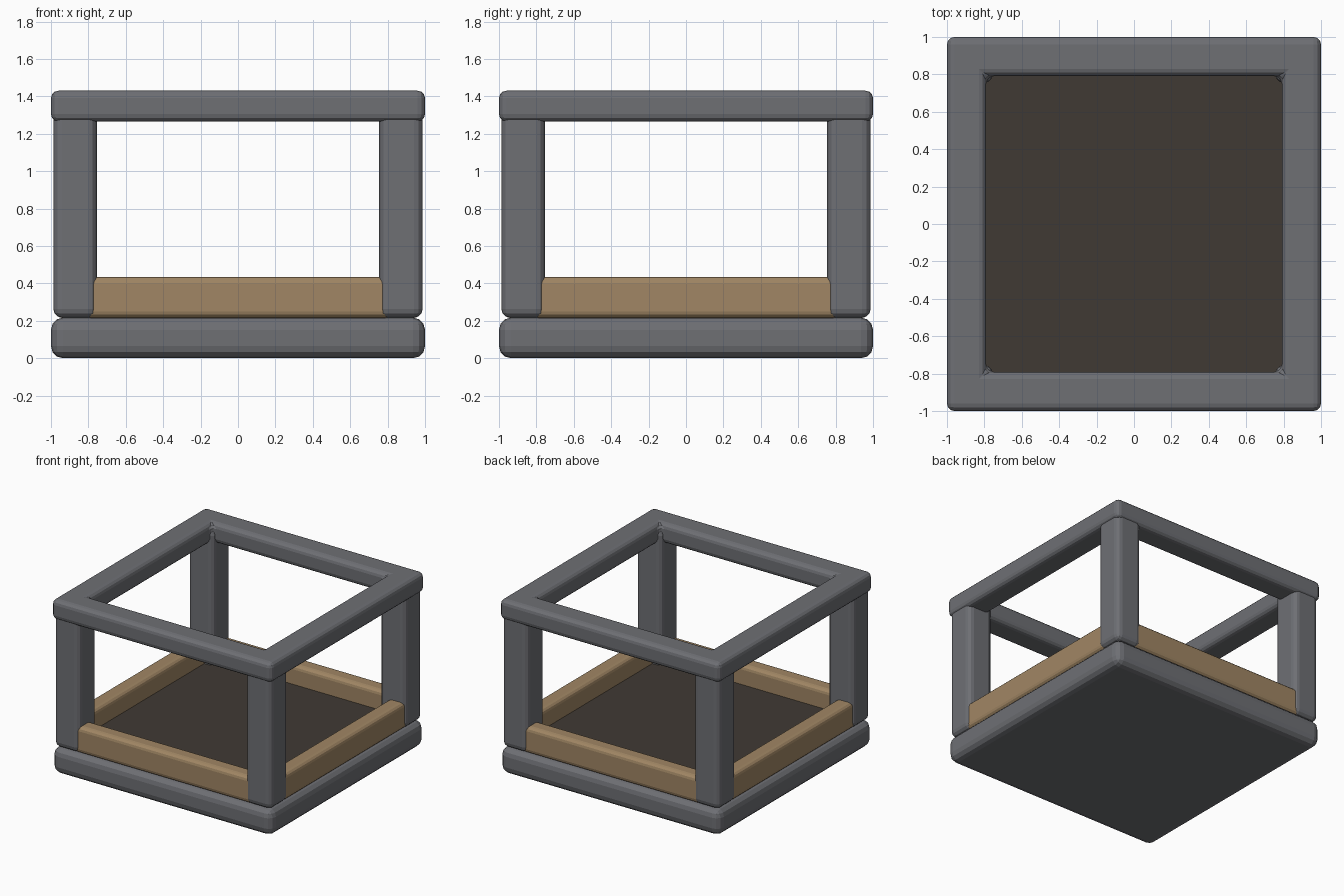
import bpy
import bmesh

default = bpy.data.objects.get("Cube")
if default:
    bpy.data.objects.remove(default, do_unlink=True)


def material(name, color):
    m = bpy.data.materials.new(name)
    m.use_nodes = True
    m.diffuse_color = (*color, 1)
    m.node_tree.nodes["Principled BSDF"].inputs["Base Color"].default_value = (*color, 1)
    return m


GREY = material("slate grey", (0.156, 0.16, 0.175))
WOOD = material("tan wood", (0.355, 0.24, 0.128))
SOIL = material("dark soil", (0.051, 0.042, 0.034))


def finish(name, bm, mat, bevel):
    bmesh.ops.recalc_face_normals(bm, faces=bm.faces)
    mesh = bpy.data.meshes.new(name)
    bm.to_mesh(mesh)
    bm.free()
    mesh.materials.append(mat)
    obj = bpy.data.objects.new(name, mesh)
    bpy.context.collection.objects.link(obj)
    if bevel:
        mod = obj.modifiers.new("rounded edges", "BEVEL")
        mod.width = bevel
        mod.segments = 3
        mod.limit_method = "ANGLE"
    return obj


def box(name, low, high, mat, bevel=0.0):
    bm = bmesh.new()
    bmesh.ops.create_cube(bm, size=1)
    for v in bm.verts:
        v.co = [(a + b) / 2 + c * (b - a) for a, b, c in zip(low, high, v.co)]
    return finish(name, bm, mat, bevel)


def square_ring(name, inner, outer, bottom, top, mat, bevel):
    bm = bmesh.new()
    corners = [(-1, -1), (1, -1), (1, 1), (-1, 1)]
    profile = [(inner, bottom), (outer, bottom), (outer, top), (inner, top)]
    loops = [[bm.verts.new((x * r, y * r, z)) for x, y in corners] for r, z in profile]
    for i, loop in enumerate(loops):
        following = loops[(i + 1) % 4]
        for j in range(4):
            k = (j + 1) % 4
            bm.faces.new((loop[j], loop[k], following[k], following[j]))
    return finish(name, bm, mat, bevel)


# Base slab and soil bed
box("base", (-1, -1, 0), (1, 1, 0.217), GREY, 0.065)
box("soil", (-0.85, -0.85, 0.21), (0.85, 0.85, 0.275), SOIL)

# Corner posts, set into the top frame
for side, sx in (("left", 1), ("right", -1)):
    for end, sy in (("front", -1), ("back", 1)):
        xs = sorted((0.755 * sx, 0.987 * sx))
        ys = sorted((0.755 * sy, 0.987 * sy))
        box(f"{end}_{side}_post", (xs[0], ys[0], 0.217), (xs[1], ys[1], 1.38), GREY, 0.045)

# Low wooden rails let into the posts
for s, along_x, along_y in ((-1, "front", "right"), (1, "back", "left")):
    near, far = sorted((0.835 * s, 0.975 * s))
    box(f"{along_x}_rail", (-0.82, near, 0.215), (0.82, far, 0.433), WOOD, 0.035)
    box(f"{along_y}_rail", (near, -0.82, 0.215), (far, 0.82, 0.433), WOOD, 0.035)

# Top frame
square_ring("top_frame", 0.79, 1, 1.265, 1.43, GREY, 0.04)
